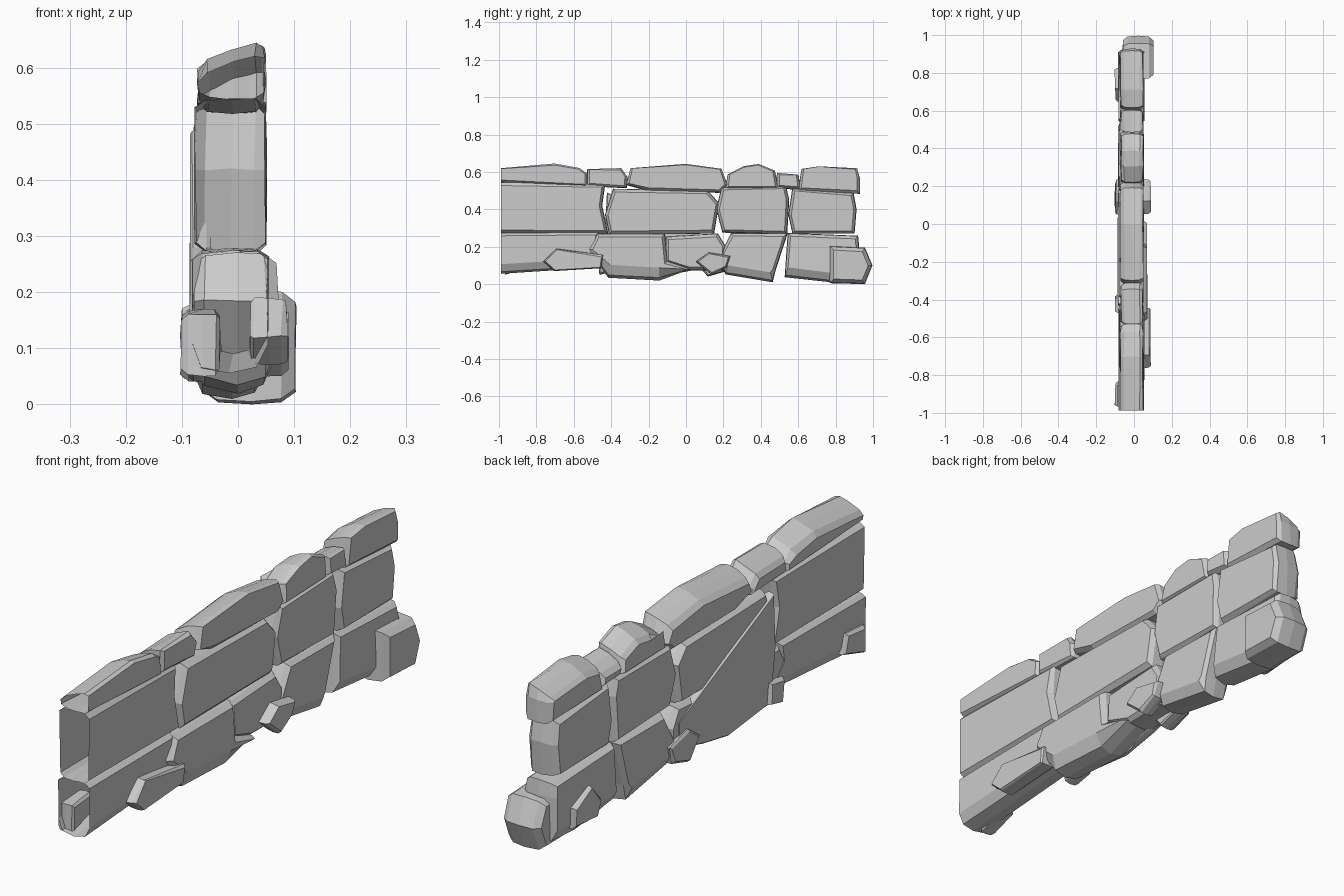
import bpy, bmesh, random
from mathutils import Vector

random.seed(4)
CUT = -0.97  # the wall is cut open at this end


def inset(pts, d, lift):
    """Shrink a clockwise (y, z) outline by d; lift raises its lowest points."""
    out, n = [], len(pts)
    low = min(p[1] for p in pts)
    for i in range(n):
        p = Vector(pts[i])
        e1 = (p - Vector(pts[i - 1])).normalized()
        e2 = (Vector(pts[(i + 1) % n]) - p).normalized()
        n1, n2 = Vector((e1.y, -e1.x)), Vector((e2.y, -e2.x))
        m = (n1 + n2) / max(0.6, 1 + n1.dot(n2))
        q = p + m * d
        if p.x < CUT:
            q.x = p.x
        if p.y < low + 0.05:
            q.y += lift
        out.append(q)
    return out


def stone(name, pts, x0, x1, bev=0.018, lift=0.0, rough=0.004, grow=0.0, slope=0.0):
    """Faceted stone: rings of the outline from x0 to x1, narrowing to both faces.
    grow widens the middle to close the joints; slope tilts the top to the back."""
    bm = bmesh.new()
    w = x1 - x0
    top = max(p[1] for p in pts)
    rings = []
    for t, k in ((0, 1.0), (0.15, 0.2), (0.52, 0.0), (0.85, 0.2), (1, 1.0)):
        d = bev * k - grow * (1 - k)
        ring = []
        for q in inset(pts, d, lift * k):
            jx = random.uniform(-rough, rough)
            jz = 0 if k == 0 else random.uniform(-rough, rough) * 0.7
            if q.y > top - 0.06:
                q.y -= slope * (1 - t)
            ring.append(bm.verts.new((x0 + w * t + jx, q.x, q.y + jz)))
        rings.append(ring)
    n = len(pts)
    for a, b in zip(rings, rings[1:]):
        for i in range(n):
            j = (i + 1) % n
            if pts[i][0] < CUT and pts[j][0] < CUT:
                continue
            bm.faces.new((a[i], a[j], b[j], b[i]))
    bm.faces.new(rings[0][::-1])
    bm.faces.new(rings[-1])
    bmesh.ops.recalc_face_normals(bm, faces=bm.faces)
    me = bpy.data.meshes.new(name)
    bm.to_mesh(me)
    bm.free()
    ob = bpy.data.objects.new(name, me)
    bpy.context.collection.objects.link(ob)


def course(name, outlines, x0, x1, **kw):
    for i, pts in enumerate(outlines):
        stone(f"{name}_{i + 1}", pts, x0, x1, **kw)


# Top course of capping stones, sloping down to the back
course("cap_stone", [
    [(-.985, .625), (-.7, .645), (-.57, .625), (-.53, .595), (-.53, .525), (-.985, .55)],
    [(-.52, .62), (-.345, .62), (-.315, .58), (-.32, .52), (-.52, .53)],
    [(-.29, .625), (0, .645), (.19, .62), (.22, .53), (.18, .495), (-.2, .505), (-.31, .535)],
    [(.23, .59), (.31, .635), (.39, .645), (.475, .61), (.49, .515), (.22, .515)],
    [(.495, .595), (.6, .59), (.61, .51), (.495, .52)],
    [(.625, .62), (.715, .635), (.915, .62), (.925, .57), (.925, .49), (.61, .505)],
], -.07, .047, bev=.008, grow=.007, slope=.042)

# Middle course of large blocks
course("middle_block", [
    [(-.985, .535), (-.44, .525), (-.455, .42), (-.425, .28), (-.985, .28)],
    [(-.38, .5), (.115, .49), (.17, .43), (.145, .28), (-.4, .275), (-.42, .37)],
    [(.2, .51), (.53, .515), (.545, .45), (.535, .275), (.205, .285), (.175, .4)],
    [(.58, .505), (.89, .48), (.905, .4), (.895, .28), (.58, .28), (.56, .37)],
], -.077, .048, bev=.006, grow=.01)

# Bottom course, with undercut lower edges
course("base_block", [
    [(-.985, .265), (-.47, .27), (-.48, .2), (-.42, .1), (-.985, .065)],
    [(.25, .265), (.535, .265), (.475, .08), (.46, .02), (.22, .06), (.19, .15)],
    [(.555, .265), (.915, .25), (.92, .2), (.92, .03), (.77, .02), (.54, .045)],
], -.083, .053, bev=.008, lift=.035, grow=.009)
stone("base_block_4", [(-.47, .265), (-.115, .265), (-.1, .12), (.02, .08),
                       (-.14, .025), (-.41, .04), (-.51, .185)], -.08, .07,
      bev=.012, lift=.05, grow=.006)
stone("base_block_5", [(-.1, .25), (.17, .265), (.21, .2), (.2, .08), (.02, .08),
                       (-.1, .12)], -.08, .05, bev=.01, grow=.006)

# Sloping slab on the back
stone("back_slab", [(-.42, .49), (.17, .21), (.17, .11), (.02, .07), (-.14, .04),
                    (-.4, .07), (-.43, .28)], -.087, -.05, bev=.005, rough=.002)

# Faceted corner stone at the closed end
stone("corner_stone", [(.77, .205), (.96, .195), (1, .1), (.96, .0), (.77, .005)],
      -.06, .103, bev=.022, rough=.002)

# Small stones leaning against the foot, front side then back side
course("front_foot_stone", [
    [(-.76, .12), (-.69, .19), (-.44, .155), (-.45, .085), (-.7, .07)],
    [(.055, .12), (.125, .17), (.24, .15), (.22, .09), (.14, .05)],
], .02, .088, bev=.008)
course("back_foot_stone", [
    [(.65, .1), (.72, .18), (.83, .13), (.83, .05), (.68, .04)],
    [(.05, .12), (.12, .17), (.24, .14), (.22, .07), (.12, .04)],
    [(-.47, .15), (-.38, .16), (-.37, .07), (-.46, .05)],
    [(-.965, .16), (-.85, .17), (-.83, .09), (-.965, .05)],
], -.1, -.03, bev=.01)

# Centre the wall along its length
for ob in bpy.context.collection.objects:
    ob.location.y = -.003
